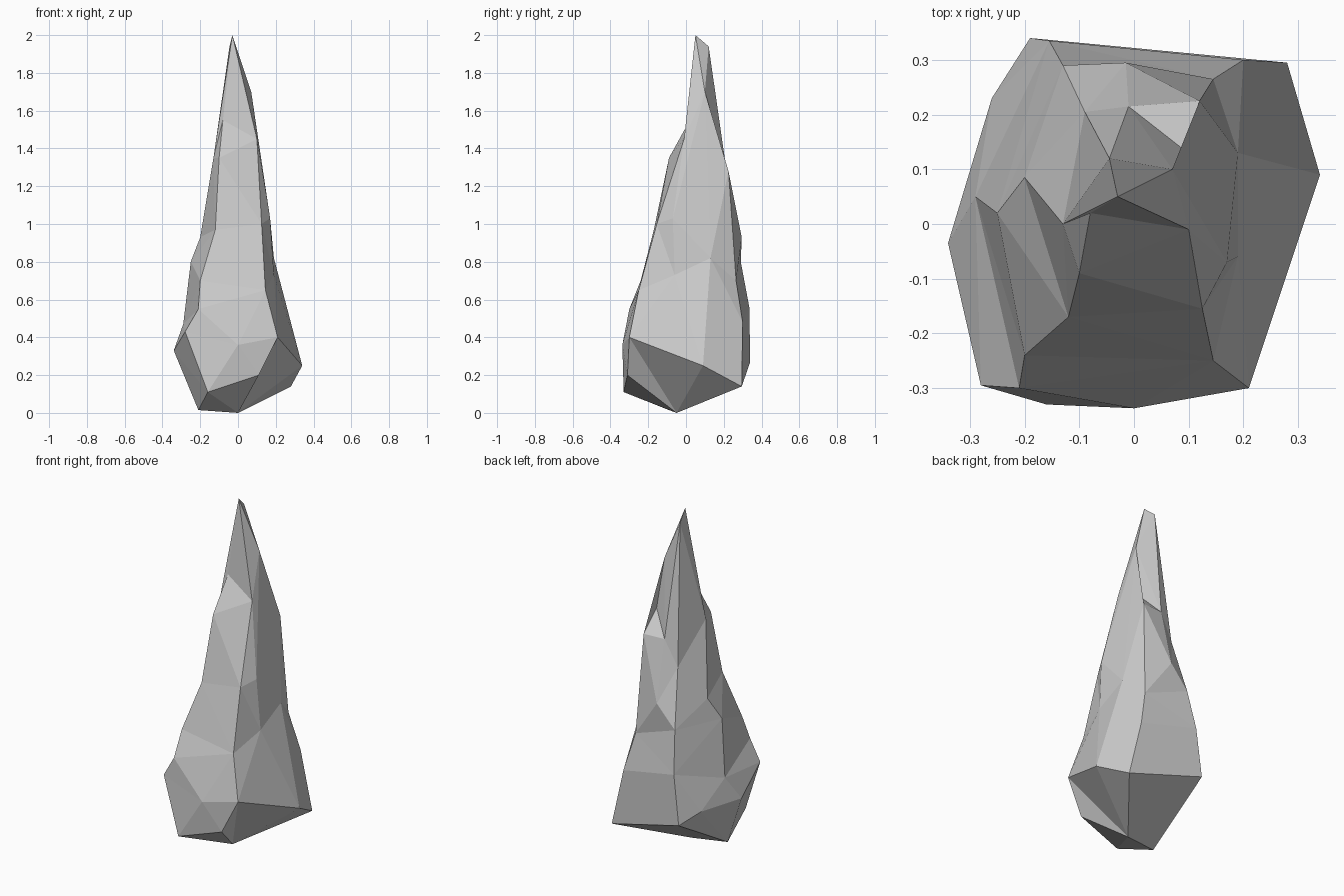
import bpy, bmesh
from mathutils import Vector as V

if "Cube" in bpy.data.objects:
    bpy.data.objects.remove(bpy.data.objects["Cube"])

apex, foot, heel = (-.03, .05, 2), (0, -.05, 0), (-.21, -.09, .015)

# Ridge lines of the rock, each running from the base to the tip
front_right = [foot, (.21, -.3, .4), (.145, -.25, .65), (.125, -.155, 1), (.1, -.01, 1.45), apex]
front = [foot, (.11, -.31, .2), (0, -.337, .36)] + front_right[2:]
right = [foot, (.34, .09, .25), (.19, -.06, .73), (.17, -.07, 1.03), (.07, .1, 1.7), apex]
right_rear = right[:2] + [(.19, .13, .82)] + right[-2:]
back_right = [foot, (.28, .295, .14), (.2, .3, .48), (.145, .265, .7),
              (.12, .225, 1.28), (.105, .125, 1.4)] + right[-2:]
back = [foot, (-.19, .34, .27), (-.155, .335, .56), (-.13, .29, .8),
        (-.015, .295, .93), (-.01, .215, 1.28), (-.045, .12, 1.94), apex]
back_left = back[:4] + [(-.09, .205, 1.13)] + back[-2:]
left_tail = [(-.29, .05, .47), (-.25, .02, .8), (-.2, .085, .93), (-.13, 0, 1.35), apex]
left_rear = [foot, heel, (-.26, .23, .33)] + left_tail
left = [heel, (-.34, -.035, .33)] + left_tail
front_left = [heel, (-.16, -.33, .11), (-.28, -.295, .43), (-.21, -.3, .55), (-.2, -.24, .7),
              (-.12, -.17, .97), (-.1, -.09, 1.35), (-.08, .02, 1.55), apex]
ridges = [front, front_right, right, right_rear, back_right,
          back, back_left, left_rear, left, front_left]

bm = bmesh.new()
verts = {}


def vert(p):
    if p not in verts:
        verts[p] = bm.verts.new(p)
    return verts[p]


def skin(p, q):
    """Fill between two ridges with triangles, taking the shorter diagonal."""
    i = j = 0
    while i < len(p) - 1 or j < len(q) - 1:
        up_p = (V(p[i + 1]) - V(q[j])).length if i < len(p) - 1 else 99
        up_q = (V(q[j + 1]) - V(p[i])).length if j < len(q) - 1 else 99
        if up_p < up_q:
            tri = (p[i], q[j], p[i + 1])
            i += 1
        else:
            tri = (p[i], q[j], q[j + 1])
            j += 1
        if len(set(tri)) == 3:
            vs = [vert(t) for t in tri]
            if not bm.faces.get(vs):
                bm.faces.new(vs)


for k, ridge in enumerate(ridges):
    skin(ridge, ridges[(k + 1) % len(ridges)])

bmesh.ops.recalc_face_normals(bm, faces=bm.faces)
mesh = bpy.data.meshes.new("rock_spire")
bm.to_mesh(mesh)
bm.free()
bpy.context.collection.objects.link(bpy.data.objects.new("rock_spire", mesh))
